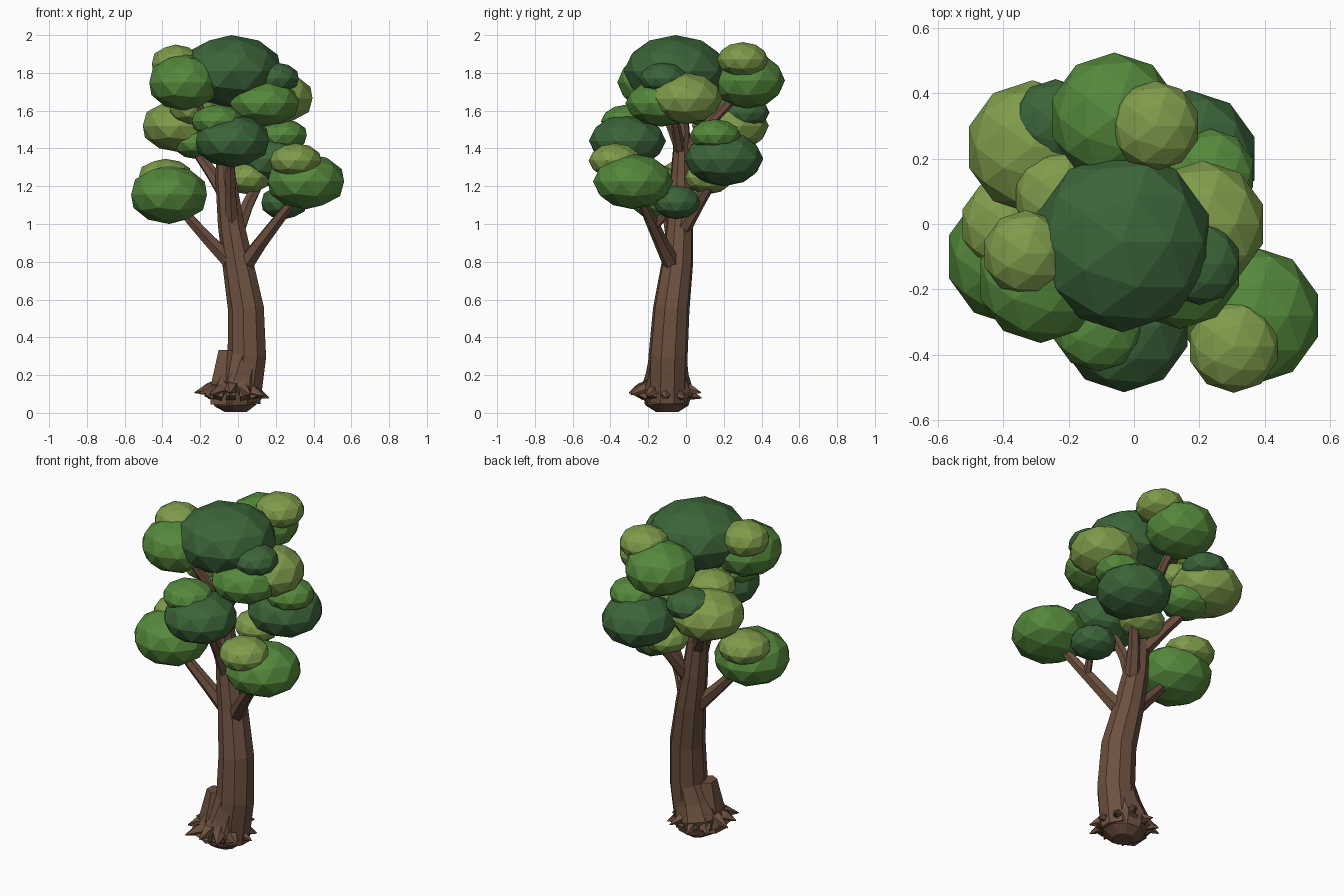
import bpy, bmesh, math, random
from mathutils import Vector

if "Cube" in bpy.data.objects:
    bpy.data.objects.remove(bpy.data.objects["Cube"])

random.seed(4)

def material(name, rgb):
    m = bpy.data.materials.new(name)
    m.diffuse_color = (*rgb, 1)
    m.use_nodes = True
    m.node_tree.nodes["Principled BSDF"].inputs["Base Color"].default_value = m.diffuse_color
    return m

BARK = material("bark", (0.15, 0.08, 0.05))
DARK = material("leaf_dark", (0.045, 0.13, 0.042))
MID = material("leaf_mid", (0.09, 0.25, 0.045))
LIGHT = material("leaf_light", (0.21, 0.33, 0.07))

def finish(bm, name, mat):
    bmesh.ops.recalc_face_normals(bm, faces=bm.faces)
    me = bpy.data.meshes.new(name)
    bm.to_mesh(me)
    bm.free()
    me.materials.append(mat)
    ob = bpy.data.objects.new(name, me)
    bpy.context.collection.objects.link(ob)
    return ob

def tube(name, path, sides=6):
    """Tapered faceted tube through (x, y, z, radius) points."""
    bm = bmesh.new()
    pts = [Vector(p[:3]) for p in path]
    rings = []
    for i, p in enumerate(pts):
        d = pts[min(i + 1, len(pts) - 1)] - pts[max(i - 1, 0)]
        q = Vector((0, 0, 1)).rotation_difference(d)
        ring = []
        for k in range(sides):
            a = 2 * math.pi * (k + 0.5) / sides
            ring.append(bm.verts.new(p + q @ Vector((math.cos(a), math.sin(a), 0)) * path[i][3]))
        rings.append(ring)
    for r0, r1 in zip(rings, rings[1:]):
        for k in range(sides):
            n = (k + 1) % sides
            bm.faces.new((r0[k], r0[n], r1[n], r1[k]))
    bm.faces.new(rings[0][::-1])
    bm.faces.new(rings[-1])
    return finish(bm, name, BARK)

def clump(name, mat, c, r, rz):
    """Flattened low-poly leaf ball."""
    bm = bmesh.new()
    bmesh.ops.create_icosphere(bm, subdivisions=2, radius=1)
    for v in bm.verts:
        v.co = Vector((v.co.x * r * 1.02, v.co.y * r * 1.02, v.co.z * rz)) + Vector(c)
    return finish(bm, name, mat)

# Trunk, leaning and tapering up into the crown
tube("trunk", [(0.02, -0.1, 0.06, .105), (.05, -.095, .3, .105), (.045, -.078, .55, .098),
               (0, -.045, .8, .084), (-.035, -.033, 1.0, .072), (-.065, -.028, 1.25, .055),
               (-.07, -.02, 1.5, .04), (-.05, -.04, 1.75, .025)], 9)

# Branches
tube("branch_left", [(-.02, -.05, .78, .05), (-.15, -.07, .91, .036), (-.25, -.09, 1.02, .03), (-.35, -.1, 1.14, .02)])
tube("branch_right", [(.02, -.06, .76, .05), (.12, -.13, .9, .038), (.22, -.19, 1.03, .032), (.34, -.26, 1.18, .02)])
tube("twig_right", [(.19, -.17, .98, .022), (.22, -.11, 1.05, .02), (.25, -.06, 1.11, .015)])
tube("branch_back_right", [(-.01, -.03, .95, .045), (.05, .06, 1.1, .034), (.1, .12, 1.2, .03), (.16, .19, 1.33, .02)])
tube("branch_front", [(-.03, -.05, .98, .04), (-.04, -.12, 1.15, .034), (-.04, -.2, 1.3, .028), (-.03, -.3, 1.42, .02)])
tube("branch_back_left", [(-.06, -.03, 1.15, .045), (-.14, .06, 1.27, .034), (-.21, .15, 1.37, .028), (-.3, .23, 1.5, .02)])
tube("branch_back_top", [(-.07, -.02, 1.36, .035), (-.06, .1, 1.51, .028), (-.05, .2, 1.61, .025), (-.06, .32, 1.74, .02)])
tube("branch_left_top", [(-.07, -.03, 1.4, .032), (-.16, -.09, 1.55, .025), (-.27, -.16, 1.73, .018)])
tube("branch_right_top", [(-.06, -.03, 1.38, .032), (.03, -.05, 1.5, .026), (.14, -.08, 1.64, .018)])

# Root ball and side buttress
tube("root_ball", [(-.01, -.1, 0.005, .06), (-.01, -.1, .04, .115), (-.015, -.1, .12, .14),
                   (.01, -.1, .2, .115), (.04, -.095, .3, .1)], 9)
tube("root_buttress", [(-.06, -.12, .05, .1), (-.065, -.125, .17, .085), (-.055, -.12, .33, .055)], 6)

# Ring of root spikes with ridges climbing the trunk
for i in range(11):
    a = 2 * math.pi * i / 11 + .05
    u = Vector((math.cos(a), math.sin(a), 0))
    c = Vector((-.025, -.115, 0))
    h = random.uniform(-.02, .02)
    p0, p1, p2 = c + u * .08, c + u * .135, c + u * random.uniform(.185, .215)
    tube("root_spike", [(p0.x, p0.y, .12 + h, .045), (p1.x, p1.y, .11 + h, .032), (p2.x, p2.y, .09 + h, .003)], 5)
    q = c + u * .085
    t = Vector((.02, -.1, 0)) + u * .085
    tube("root_ridge", [(p1.x, p1.y, .08, .035), (q.x, q.y, .17, .03), (t.x, t.y, random.uniform(.22, .28), .008)], 4)

# Leaf clumps: each big ball carries a smaller cap
for name, mat, c, r, rz in [
    ("crown_top", DARK, (-.035, -.055, 1.81), .27, .19),
    ("crown_left", MID, (-.285, -.17, 1.75), .19, .15),
    ("crown_left_cap", LIGHT, (-.33, -.09, 1.85), .13, .1),
    ("crown_back", MID, (-.06, .325, 1.76), .195, .15),
    ("crown_back_cap", LIGHT, (.065, .3, 1.87), .135, .093),
    ("crown_right", LIGHT, (.21, 0, 1.665), .19, .137),
    ("crown_right_front", MID, (.14, -.13, 1.64), .187, .125),
    ("crown_right_cap", DARK, (.2, -.12, 1.77), .125, .085),
    ("back_left_clump", LIGHT, (-.31, .235, 1.52), .2, .14),
    ("back_left_cap", DARK, (-.24, .31, 1.59), .13, .085),
    ("back_left_inner", LIGHT, (-.23, .09, 1.61), .135, .09),
    ("back_left_under", MID, (-.21, .18, 1.43), .135, .088),
    ("front_clump", DARK, (-.03, -.31, 1.44), .2, .14),
    ("front_cap", MID, (-.11, -.31, 1.545), .138, .088),
    ("right_clump", MID, (.36, -.28, 1.225), .208, .147),
    ("right_cap", LIGHT, (.305, -.375, 1.335), .138, .093),
    ("right_under", DARK, (.245, -.05, 1.115), .125, .09),
    ("left_clump", MID, (-.365, -.1, 1.155), .207, .155),
    ("left_cap", LIGHT, (-.385, 0, 1.255), .143, .09),
    ("back_right_clump", DARK, (.17, .2, 1.345), .205, .145),
    ("back_right_cap", MID, (.235, .155, 1.47), .133, .085),
    ("back_right_under", LIGHT, (.045, .12, 1.245), .125, .087),
]:
    clump(name, mat, c, r, rz)
